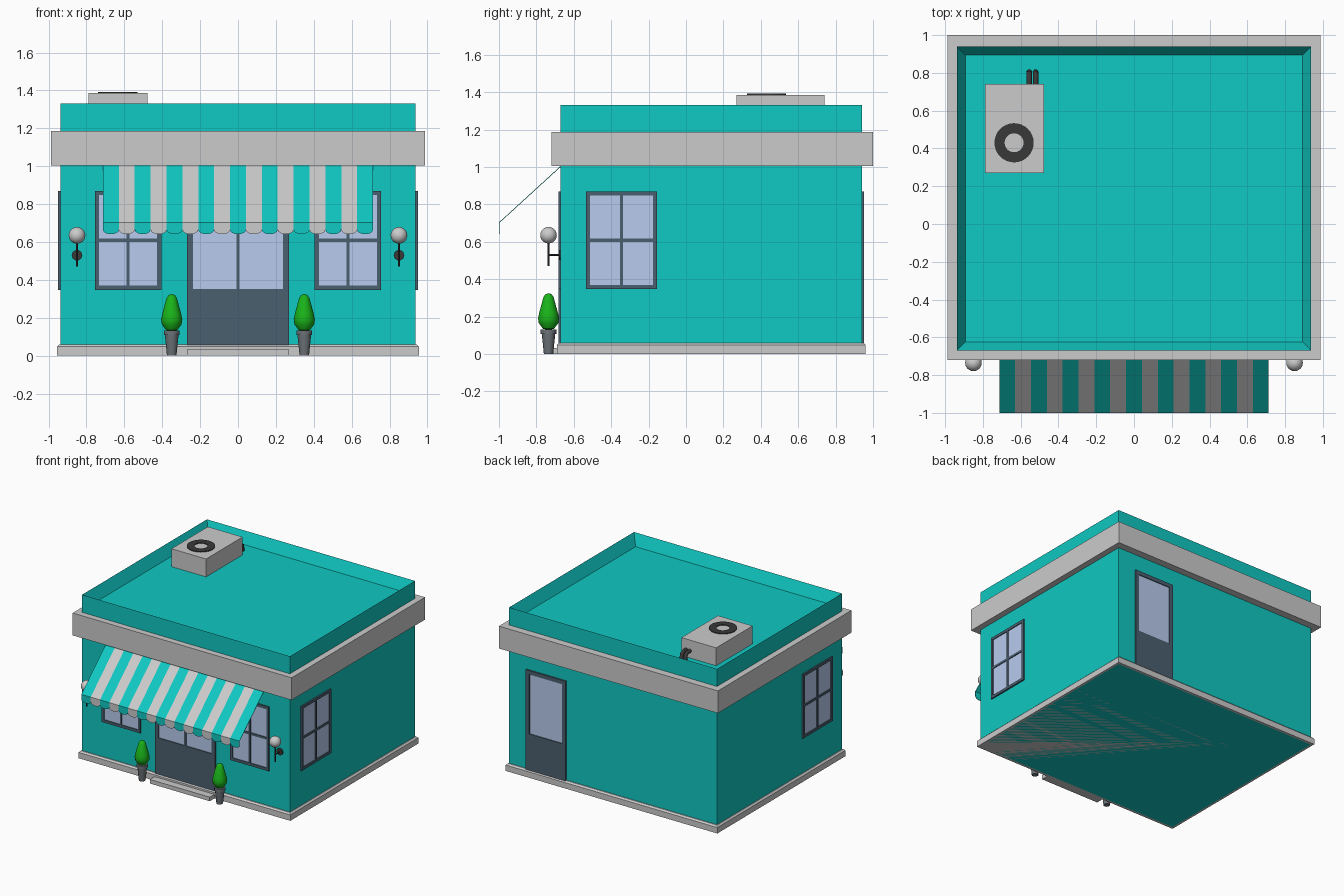
import bpy, bmesh, math
from mathutils import Vector, Matrix

if "Cube" in bpy.data.objects:
    bpy.data.objects.remove(bpy.data.objects["Cube"])


def material(name, r, g, b):
    m = bpy.data.materials.new(name)
    m.diffuse_color = (r, g, b, 1)
    m.use_nodes = True
    m.node_tree.nodes["Principled BSDF"].inputs["Base Color"].default_value = m.diffuse_color
    return m


TEAL = material("teal", 0.005, 0.58, 0.54)
FRAME = material("dark_frame", 0.07, 0.115, 0.16)
GLASS = material("glass", 0.48, 0.6, 0.86)
GREEN = material("leaf_green", 0.01, 0.45, 0.01)
POT = material("pot_grey", 0.15, 0.17, 0.19)
BLACK = material("black_metal", 0.04, 0.04, 0.04)


def finish(name, bm, mat=None, smooth=False):
    bmesh.ops.recalc_face_normals(bm, faces=bm.faces)
    me = bpy.data.meshes.new(name)
    bm.to_mesh(me)
    bm.free()
    if mat:
        me.materials.append(mat)
    ob = bpy.data.objects.new(name, me)
    bpy.context.collection.objects.link(ob)
    if smooth:
        bpy.ops.object.select_all(action='DESELECT')
        ob.select_set(True)
        bpy.context.view_layer.objects.active = ob
        bpy.ops.object.shade_smooth_by_angle(angle=math.radians(40))
    return ob


def add_box(bm, lo, hi):
    lo, hi = Vector(lo), Vector(hi)
    size = [abs(c) for c in hi - lo]
    return bmesh.ops.create_cube(
        bm, size=1, matrix=Matrix.Translation((lo + hi) / 2) @ Matrix.Diagonal((*size, 1)))


def box(name, lo, hi, mat=None):
    bm = bmesh.new()
    add_box(bm, lo, hi)
    return finish(name, bm, mat)


def lathe(name, profile, centre, steps, mat=None):
    bm = bmesh.new()
    pts = [bm.verts.new((r, 0, z)) for r, z in profile]
    edges = [bm.edges.new(p) for p in zip(pts, pts[1:])]
    bmesh.ops.spin(bm, geom=pts + edges, cent=(0, 0, 0), axis=(0, 0, 1),
                   angle=math.tau, steps=steps)
    bmesh.ops.remove_doubles(bm, verts=bm.verts, dist=1e-4)
    bmesh.ops.translate(bm, verts=bm.verts, vec=centre)
    return finish(name, bm, mat, True)


def tube(name, points, radius, mat):
    cu = bpy.data.curves.new(name, 'CURVE')
    cu.dimensions = '3D'
    cu.bevel_depth, cu.bevel_resolution, cu.use_fill_caps = radius, 3, True
    sp = cu.splines.new('POLY')
    sp.points.add(len(points) - 1)
    for p, co in zip(sp.points, points):
        p.co = (*co, 1)
    cu.materials.append(mat)
    ob = bpy.data.objects.new(name, cu)
    bpy.context.collection.objects.link(ob)


# Walls with a parapet sunk around the flat roof
bm = bmesh.new()
add_box(bm, (-0.938, -0.67, 0), (0.938, 0.94, 1.33))
bm.normal_update()
top = max(bm.faces, key=lambda f: f.calc_center_median().z)
bmesh.ops.inset_region(bm, faces=[top], thickness=0.065)
for v in top.verts:
    v.co.z = 1.24
finish("walls_and_roof", bm, TEAL)

# Cornice band, plinth with chamfered top, door step
box("cornice", (-0.988, -0.72, 1.005), (0.988, 1.0, 1.187))
bm = bmesh.new()
add_box(bm, (-0.955, -0.69, 0), (0.955, 0.96, 0.06))
rim = [e for e in bm.edges if all(v.co.z > 0.05 for v in e.verts)]
bmesh.ops.bevel(bm, geom=rim, offset=0.012, segments=1, affect='EDGES')
finish("plinth", bm)
box("front_step", (-0.27, -0.75, 0), (0.27, -0.68, 0.033))


# Framed openings: frame bars stand proud of the glass
def opening(name, place, u0, u1, z0, z1, cols, rows, sill=None, bar=0.022):
    glass_z0 = sill or z0 + bar
    depth = 0.012

    def piece(bm, a0, a1, b0, b1, d):
        add_box(bm, place(a0, -0.01, b0), place(a1, d, b1))

    bm = bmesh.new()
    piece(bm, u0, u0 + bar, z0, z1, depth)
    piece(bm, u1 - bar, u1, z0, z1, depth)
    piece(bm, u0 + bar, u1 - bar, z1 - bar, z1, depth)
    piece(bm, u0 + bar, u1 - bar, z0, glass_z0, depth)
    for i in range(1, cols):
        c = u0 + (u1 - u0) * i / cols
        piece(bm, c - 0.008, c + 0.008, glass_z0, z1 - bar, depth)
    for i in range(1, rows):
        c = z0 + (z1 - z0) * i / rows
        piece(bm, u0 + bar, u1 - bar, c - 0.009, c + 0.009, depth - 0.001)
    finish(name + "_frame", bm, FRAME)
    bm = bmesh.new()
    piece(bm, u0 + bar, u1 - bar, glass_z0, z1 - bar, 0.005)
    finish(name + "_glass", bm, GLASS)


front = lambda u, d, z: (u, -0.67 - d, z)
back = lambda u, d, z: (u, 0.94 + d, z)
left = lambda u, d, z: (-0.938 - d, u, z)
right = lambda u, d, z: (0.938 + d, u, z)
opening("front_window_left", front, -0.755, -0.405, 0.347, 0.87, 2, 2)
opening("front_window_right", front, 0.405, 0.755, 0.347, 0.87, 2, 2)
opening("side_window_left", left, -0.535, -0.155, 0.347, 0.87, 2, 2)
opening("side_window_right", right, -0.535, -0.155, 0.347, 0.87, 2, 2)
opening("front_door", front, -0.27, 0.27, 0.055, 0.87, 2, 1, sill=0.353, bar=0.032)
opening("back_door", back, 0.42, 0.78, 0.055, 0.87, 1, 1, sill=0.353, bar=0.032)

# Striped awning with a scalloped valance
STRIPES, HALF = 17, 0.713
w = 2 * HALF / STRIPES
for start, name, mat in ((0, "awning_teal_stripes", TEAL), (1, "awning_grey_stripes", None)):
    bm = bmesh.new()
    for i in range(start, STRIPES, 2):
        x0 = -HALF + i * w
        x1 = x0 + w
        a, b, c, d = [bm.verts.new(p) for p in (
            (x0, -0.67, 1.003), (x0, -0.998, 0.703), (x1, -0.998, 0.703), (x1, -0.67, 1.003))]
        bm.faces.new((a, b, c, d))
        arc = [bm.verts.new((x0 + w / 2 - w / 2 * math.cos(t), -0.998,
                             0.665 - 0.024 * math.sin(t)))
               for t in (math.pi * k / 8 for k in range(9))]
        bm.faces.new([c, b] + arc)
    ob = finish(name, bm, mat)
    mod = ob.modifiers.new("thickness", 'SOLIDIFY')
    mod.thickness, mod.offset = 0.004, 0

# Potted shrubs and globe wall lamps, one pair each side of the door
for s, side in ((-1, "left"), (1, "right")):
    c = (s * 0.35, -0.735, 0)
    lathe("pot_" + side, [(0, 0), (0.025, 0), (0.036, 0.108), (0.042, 0.108),
                          (0.042, 0.132), (0, 0.132)], c, 12, POT)
    lathe("shrub_" + side, [(0, 0.128), (0.03, 0.135), (0.052, 0.165), (0.056, 0.19),
                            (0.05, 0.22), (0.027, 0.305), (0.016, 0.32), (0, 0.325)],
          c, 12, GREEN)
    x = s * 0.85
    lathe("lamp_globe_" + side,
          [(0.044 * math.sin(math.pi * k / 12), -0.044 * math.cos(math.pi * k / 12))
           for k in range(13)], (x, -0.735, 0.635), 24)
    tube("lamp_stem_" + side, [(x, -0.735, 0.47), (x, -0.735, 0.6)], 0.005, BLACK)
    tube("lamp_arm_" + side, [(x, -0.735, 0.53), (x, -0.66, 0.53)], 0.005, BLACK)
    tube("lamp_wall_plate_" + side, [(x, -0.68, 0.53), (x, -0.66, 0.53)], 0.028, BLACK)

# Rooftop air conditioner with fan ring and pipes
box("air_conditioner", (-0.79, 0.27, 1.235), (-0.477, 0.74, 1.386))
lathe("fan_ring", [(0.05, 1.38), (0.05, 1.392), (0.104, 1.392), (0.104, 1.38)],
      (-0.635, 0.43, 0), 32, BLACK)
for i, x in enumerate((-0.555, -0.521)):
    tube(f"pipe_{i + 1}", [(x, 0.72, 1.3), (x, 0.775, 1.3), (x, 0.797, 1.285),
                           (x, 0.803, 1.235)], 0.015, BLACK)
